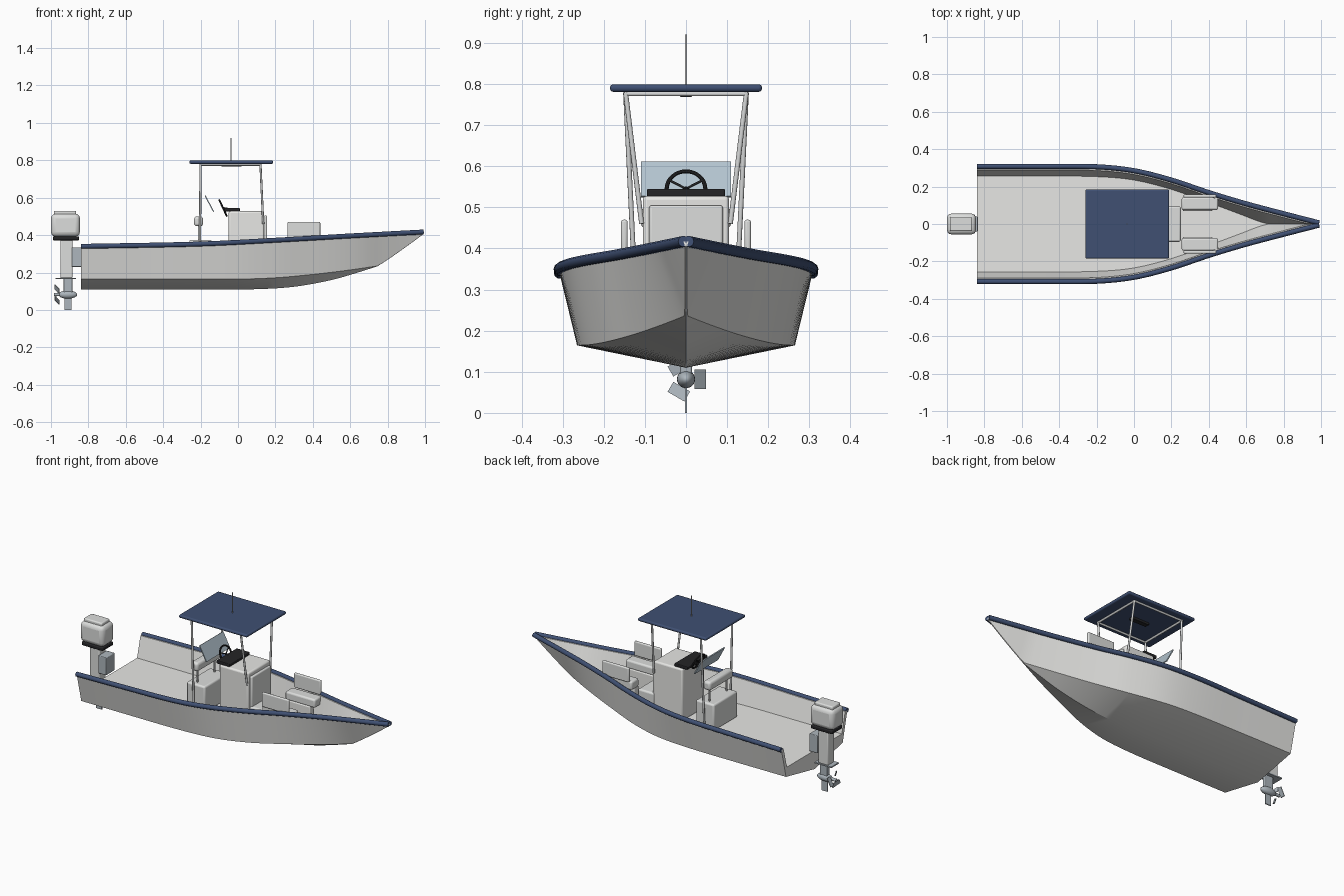
import bpy, bmesh, math
from mathutils import Vector

cube = bpy.data.objects.get("Cube")
if cube:
    bpy.data.objects.remove(cube, do_unlink=True)


def material(name, r, g, b):
    m = bpy.data.materials.new(name)
    m.use_nodes = True
    m.diffuse_color = (r, g, b, 1)
    m.node_tree.nodes["Principled BSDF"].inputs["Base Color"].default_value = (r, g, b, 1)
    return m


WHITE = material("gelcoat white", .8, .8, .78)
NAVY = material("navy blue", .05, .08, .17)
CUSHION = material("cushion white", .72, .73, .72)
METAL = material("light metal", .65, .66, .66)
BLACK = material("black plastic", .018, .018, .02)
GLASS = material("pale blue glass", .45, .55, .62)
GREY = material("engine grey", .42, .47, .51)


def finish(obj, name, mat, angle=35):
    obj.name = name
    obj.data.materials.clear()
    obj.data.materials.append(mat)
    if obj.type == 'MESH':
        bpy.ops.object.select_all(action='DESELECT')
        obj.select_set(True)
        bpy.context.view_layer.objects.active = obj
        bpy.ops.object.shade_smooth_by_angle(angle=math.radians(angle))
    return obj


def box(name, mat, x, y, z, bevel=0.0, tilt=0.0):
    """Box from (min, max) ranges, optionally rounded and tilted about y."""
    spans = (x, y, z)
    bpy.ops.mesh.primitive_cube_add(size=1, location=[sum(s) / 2 for s in spans])
    o = bpy.context.object
    size = [s[1] - s[0] for s in spans]
    for v in o.data.vertices:
        v.co = [c * s for c, s in zip(v.co, size)]
    o.rotation_euler.y = tilt
    finish(o, name, mat)
    if bevel:
        b = o.modifiers.new("rounding", 'BEVEL')
        b.width, b.segments = bevel, 3
    return o


def tube(name, mat, points, radius):
    c = bpy.data.curves.new(name, 'CURVE')
    c.dimensions = '3D'
    c.bevel_depth, c.bevel_resolution, c.use_fill_caps = radius, 3, True
    s = c.splines.new('POLY')
    s.points.add(len(points) - 1)
    for p, q in zip(s.points, points):
        p.co = (*q, 1)
    o = bpy.data.objects.new(name, c)
    bpy.context.collection.objects.link(o)
    return finish(o, name, mat)


def smooth_curve(knots):
    """Cubic interpolation through (x, value) knots."""
    n = len(knots)

    def slope(i):
        a, b = knots[max(i - 1, 0)], knots[min(i + 1, n - 1)]
        return (b[1] - a[1]) / (b[0] - a[0])

    def f(x):
        i = max([k for k in range(n - 1) if knots[k][0] <= x + 1e-6], default=0)
        (x0, v0), (x1, v1) = knots[i], knots[i + 1]
        h = x1 - x0
        t = min(max((x - x0) / h, 0), 1)
        return ((1 + 2 * t) * (1 - t) ** 2 * v0 + t * (1 - t) ** 2 * h * slope(i)
                + t * t * (3 - 2 * t) * v1 + t * t * (t - 1) * h * slope(i + 1))
    return f


# Hull lines: half widths and heights along the length
STERN, FOOT, BOW, DECK = -.84, .75, .99, .22
sheer_y = smooth_curve([(STERN, .308), (-.5, .308), (-.2, .306), (0, .285), (.2, .235),
                        (.4, .168), (.6, .108), (.8, .055), (BOW, .006)])
sheer_z = smooth_curve([(STERN, .34), (-.2, .353), (.2, .373), (.6, .396), (BOW, .417)])
chine_y = smooth_curve([(STERN, .265), (-.5, .265), (-.2, .262), (0, .246), (.2, .198),
                        (.4, .13), (.6, .06), (FOOT, .003)])
chine_z = smooth_curve([(STERN, .165), (0, .165), (.2, .172), (.4, .19), (.6, .214), (FOOT, .236)])
keel_z = smooth_curve([(STERN, .11), (-.1, .11), (.1, .111), (.3, .124), (.5, .16),
                       (.65, .203), (FOOT, .235)])


def section(x):
    sy, sz = sheer_y(x), sheer_z(x)
    if x <= FOOT:
        kz, cy, cz = keel_z(x), chine_y(x), chine_z(x)
    else:
        kz = .235 + (x - FOOT) / (BOW - FOOT) * (sz - .247)
        cy, cz = .003, kz + .001
    deck = min(max(DECK, kz + .02), sz - .004)
    t = (deck - cz) / (sz - cz)
    dy = max(cy + (sy - cy) * t - .022, .001)
    half = [(cy, cz), (sy, sz), (max(sy - .02, .0015), sz), (dy, deck)]
    loop = [(0, kz)] + half + [(0, deck)] + [(-y, z) for y, z in reversed(half)]
    return [(x, y, z) for y, z in loop]


# Hull shell with deck
bm = bmesh.new()
stations = [STERN + (BOW - STERN) * i / 60 for i in range(61)]
rings = [[bm.verts.new(p) for p in section(x)] for x in stations]
for a, b in zip(rings, rings[1:]):
    for i in range(len(a)):
        j = (i + 1) % len(a)
        bm.faces.new((a[i], a[j], b[j], b[i]))
bm.faces.new(rings[0])
bm.faces.new(rings[-1])
bmesh.ops.recalc_face_normals(bm, faces=bm.faces)
mesh = bpy.data.meshes.new("hull")
bm.to_mesh(mesh)
bm.free()
hull = bpy.data.objects.new("hull", mesh)
bpy.context.collection.objects.link(hull)
finish(hull, "hull", WHITE, 30)

for side, label in ((1, "left"), (-1, "right")):
    # Rub rail
    tube(label + "_rail", NAVY, [(x, side * sheer_y(x), sheer_z(x)) for x in stations], .0135)
    # Canopy legs and top side bar
    tube(label + "_rear_leg", METAL, [(-.205, side * .12, DECK), (-.2, side * .147, .78)], .006)
    tube(label + "_front_leg", METAL, [(.135, side * .108, .46), (.12, side * .147, .78)], .006)
    tube(label + "_top_bar", METAL, [(-.2, side * .147, .776), (.12, side * .147, .776)], .006)

    def span(a, b):
        return sorted((side * a, side * b))
    # Bow seats
    box(label + "_bow_seat_base", WHITE, (.26, .42), span(.07, .112), (DECK, .34), .006)
    box(label + "_bow_seat_cushion", CUSHION, (.255, .45), span(.075, .143), (.335, .385), .01)
    box(label + "_bow_backrest", CUSHION, (.265, .44), span(.142, .158), (.385, .47), .006)
    # Helm backrest supports
    tube(label + "_backrest_post", METAL, [(-.21, side * .08, .36), (-.21, side * .08, .47)], .005)

for x, label in ((-.2, "rear"), (.12, "front")):
    tube(label + "_cross_bar", METAL, [(x, -.147, .776), (x, .147, .776)], .006)

# Canopy, mast and roof fitting
box("canopy", NAVY, (-.26, .188), (-.185, .185), (.781, .799), .008)
tube("antenna", METAL, [(-.037, 0, .79), (-.037, 0, .92)], .003)
box("roof_radio", BLACK, (-.09, .02), (-.014, .014), (.768, .782), .002)

# Centre console, dash and front seat
box("console", WHITE, (-.05, .14), (-.105, .105), (DECK, .528), .01)
box("console_panel", CUSHION, (.138, .156), (-.09, .09), (.3, .505), .007)
box("console_seat", CUSHION, (.14, .25), (-.095, .095), (DECK, .33), .01)
box("dash", BLACK, (-.075, .01), (-.095, .095), (.526, .545), .004)
box("windscreen", GLASS, (-.156, -.15), (-.11, .11), (.52, .616), tilt=-math.radians(28))

# Steering wheel with hub, spokes and column
centre = Vector((-.08, 0, .545))
axis = Vector((.9, 0, .42)).normalized()
bpy.ops.mesh.primitive_torus_add(location=centre, major_radius=.047, minor_radius=.005,
                                 major_segments=32, minor_segments=8,
                                 rotation=axis.to_track_quat('Z', 'Y').to_euler())
finish(bpy.context.object, "steering_wheel", BLACK)
slope = Vector((-axis.z, 0, axis.x))
for k in range(3):
    a = math.tau * k / 3 + math.pi
    rim = centre + .047 * (math.cos(a) * slope + math.sin(a) * Vector((0, 1, 0)))
    tube("wheel_spoke_%d" % (k + 1), BLACK, [centre, rim], .003)
tube("steering_column", BLACK, [centre, centre + axis * .05 - Vector((0, 0, .03))], .006)

# Helm seat
box("helm_seat", CUSHION, (-.26, -.14), (-.11, .11), (DECK, .375), .01)
box("helm_backrest", CUSHION, (-.235, -.187), (-.11, .11), (.448, .5), .014)

# Outboard engine
box("engine_cowl", CUSHION, (-1, -.845), (-.056, .056), (.392, .515), .025)
box("engine_cap", CUSHION, (-.985, -.865), (-.038, .038), (.505, .53), .007)
box("engine_band", BLACK, (-.99, -.85), (-.05, .05), (.372, .394), .006)
box("engine_leg", CUSHION, (-.95, -.885), (-.03, .03), (.17, .375), .006)
box("spray_plate", GREY, (-.975, -.865), (-.035, .035), (.165, .172))
box("lower_leg", GREY, (-.932, -.885), (-.014, .014), (.08, .17), .004)
box("skeg", GREY, (-.928, -.89), (-.003, .003), (0, .08))
box("engine_bracket", GREY, (-.888, -.835), (-.04, .04), (.23, .335), .004)
bpy.ops.mesh.primitive_uv_sphere_add(segments=24, ring_count=12, radius=1, location=(-.91, 0, .082))
pod = bpy.context.object
pod.scale = (.05, .022, .022)
finish(pod, "gearcase", GREY)
tube("propeller_shaft", GREY, [(-.985, 0, .082), (-.93, 0, .082)], .009)
for k in range(3):
    a = math.tau * k / 3
    bpy.ops.mesh.primitive_cube_add(size=1, location=(-.968, .035 * math.cos(a), .082 + .035 * math.sin(a)))
    blade = bpy.context.object
    for v in blade.data.vertices:
        # Pitched blade, long across the radius
        x, y, z = v.co.x * .004, v.co.y * .028, v.co.z * .052
        v.co = (x + z * .45, y, z * .9)
    blade.rotation_euler.x = a
    finish(blade, "propeller_blade_%d" % (k + 1), GREY)
